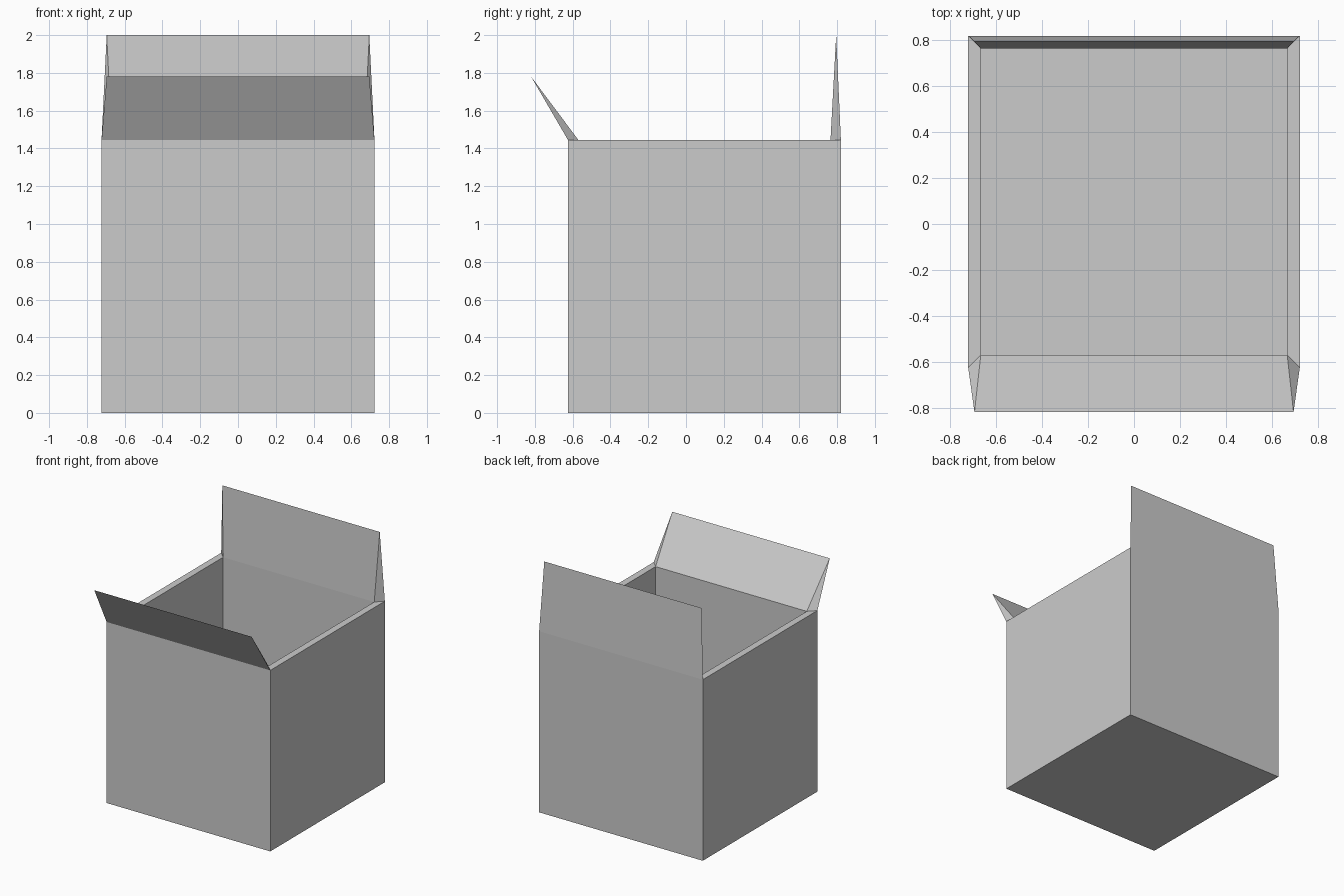
import bpy, bmesh
from mathutils import Matrix, Vector

if "Cube" in bpy.data.objects:
    bpy.data.objects.remove(bpy.data.objects["Cube"])

SIZE, WALL, CENTER_Y = 1.445, 0.055, 0.0975

# Box body: cube with its top inset and pushed down into a cavity
bm = bmesh.new()
bmesh.ops.create_cube(bm, size=SIZE,
                      matrix=Matrix.Translation((0, CENTER_Y, SIZE / 2)))
top = max(bm.faces, key=lambda f: f.calc_center_median().z)
rim = bmesh.ops.inset_region(bm, faces=[top], thickness=WALL,
                             use_even_offset=True)["faces"]
floor = bmesh.ops.extrude_discrete_faces(bm, faces=[top])["faces"][0]
bmesh.ops.translate(bm, verts=floor.verts, vec=(0, 0, WALL - SIZE))


def pull_flap(face, tip_y, tip_z):
    """Extrude a rim strip into a wedge that closes to a sharp edge."""
    flap = bmesh.ops.extrude_discrete_faces(bm, faces=[face])["faces"][0]
    tip_x = SIZE / 2 - WALL / 2
    for v in flap.verts:
        v.co = Vector((tip_x if v.co.x > 0 else -tip_x, tip_y, tip_z))
    bmesh.ops.remove_doubles(bm, verts=list(flap.verts), dist=0.0001)


# Open flaps: front leans outward, back stands upright
rim.sort(key=lambda f: f.calc_center_median().y)
front, back = rim[0], rim[-1]
pull_flap(front, -0.82, 1.78)
pull_flap(back, 0.795, 2.0)

bmesh.ops.recalc_face_normals(bm, faces=bm.faces)
mesh = bpy.data.meshes.new("open_box")
bm.to_mesh(mesh)
bm.free()
bpy.context.collection.objects.link(bpy.data.objects.new("open_box", mesh))
